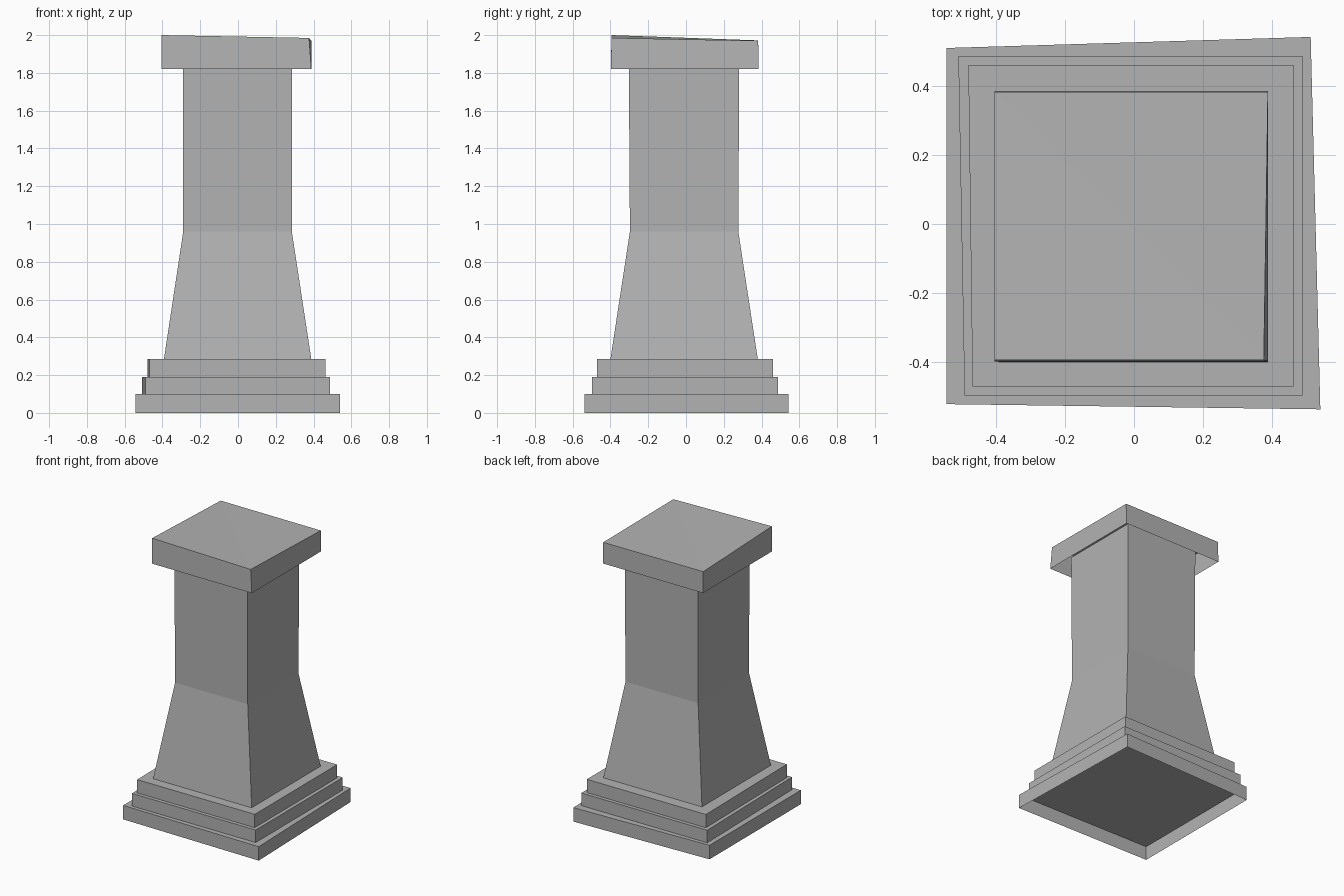
import bpy

cube = bpy.data.objects.get("Cube")
if cube:
    bpy.data.objects.remove(cube, do_unlink=True)

STONE = (0.45, 0.45, 0.45, 1.0)
stone = bpy.data.materials.new("grey_stone")
stone.use_nodes = True
stone.diffuse_color = STONE
stone.node_tree.nodes["Principled BSDF"].inputs["Base Color"].default_value = STONE


def stack(name, rings, closed_top=True):
    """Join four-cornered rings, listed bottom to top, into an open-bottomed block."""
    verts = [corner for ring in rings for corner in ring]
    faces = []
    for level in range(len(rings) - 1):
        low = level * 4
        for i in range(4):
            j = (i + 1) % 4
            faces.append((low + i, low + j, low + 4 + j, low + 4 + i))
    if closed_top:
        # the split follows the front right to back left fold
        a, b, c, d = range(len(verts) - 4, len(verts))
        faces += [(a, b, d), (b, c, d)]
    mesh = bpy.data.meshes.new(name)
    mesh.from_pydata(verts, [], faces)
    mesh.materials.append(stone)
    obj = bpy.data.objects.new(name, mesh)
    bpy.context.collection.objects.link(obj)
    return obj


def at(outline, z):
    return [(x, y, z) for x, y in outline]


def rect(x0, x1, y0, y1, z):
    return at([(x0, y0), (x1, y0), (x1, y1), (x0, y1)], z)


# Three uneven plinth steps
steps = {
    "lower_step": ([(-.543, -.522), (.54, -.537), (.512, .542), (-.543, .51)], 0, .10),
    "middle_step": ([(-.491, -.497), (.488, -.497), (.488, .487), (-.509, .487)], .10, .19),
    "upper_step": ([(-.468, -.471), (.462, -.471), (.462, .461), (-.48, .461)], .19, .285),
}
for name, (outline, bottom, top) in steps.items():
    stack(name, [at(outline, bottom), at(outline, top)])

# Shaft: flared foot, straight upper half running up into the cap
stack("shaft", [
    rect(-.392, .388, -.40, .38, .285),
    rect(-.29, .285, -.297, .277, .96),
    rect(-.292, .287, -.303, .282, 1.9),
], closed_top=False)

# Cap: hollow slab with a gently tilted, folded top
stack("cap", [
    rect(-.404, .388, -.398, .385, 1.82),
    [(-.404, -.394, 2.0), (.376, -.394, 1.985), (.388, .382, 1.97), (-.404, .382, 1.972)],
])
